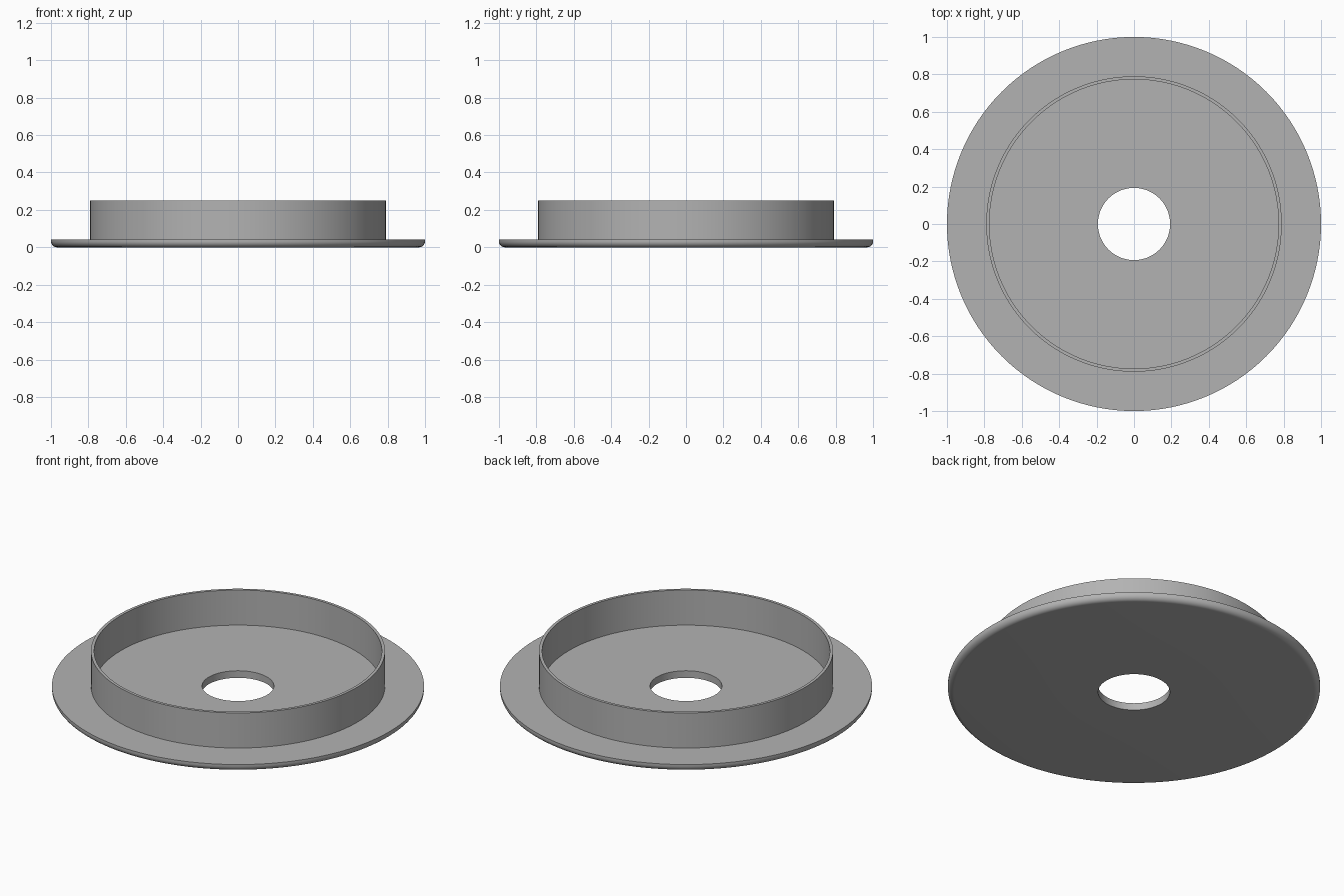
import bpy, bmesh, math

cube = bpy.data.objects.get("Cube")
if cube:
    bpy.data.objects.remove(cube, do_unlink=True)

SEGMENTS = 128
OUTER_R, HOLE_R = 1.0, 0.193
WALL_OUT, WALL_IN = 0.79, 0.773
PLATE_TOP, WALL_TOP = 0.042, 0.25
FILLET = 0.032


def make_material(name, colour):
    mat = bpy.data.materials.new(name)
    mat.use_nodes = True
    mat.diffuse_color = colour
    mat.node_tree.nodes["Principled BSDF"].inputs["Base Color"].default_value = colour
    return mat


def lathe(name, profile, mat):
    """Revolve a closed (radius, height) profile around z."""
    bm = bmesh.new()
    verts = [bm.verts.new((r, 0, z)) for r, z in profile]
    edges = [bm.edges.new((a, b)) for a, b in zip(verts, verts[1:] + verts[:1])]
    bmesh.ops.spin(bm, geom=verts + edges, cent=(0, 0, 0), axis=(0, 0, 1),
                   angle=math.tau, steps=SEGMENTS, use_merge=True)
    bmesh.ops.remove_doubles(bm, verts=bm.verts, dist=1e-5)
    bmesh.ops.recalc_face_normals(bm, faces=bm.faces)
    mesh = bpy.data.meshes.new(name)
    bm.to_mesh(mesh)
    bm.free()
    mesh.materials.append(mat)
    obj = bpy.data.objects.new(name, mesh)
    bpy.context.collection.objects.link(obj)
    bpy.context.view_layer.objects.active = obj
    obj.select_set(True)
    bpy.ops.object.shade_smooth_by_angle(angle=math.radians(30))
    obj.select_set(False)
    return obj


grey = make_material("plain grey", (0.45, 0.45, 0.45, 1))

# Rounded lower rim of the flange
steps = 8
rim = [(OUTER_R - FILLET + FILLET * math.sin(a), FILLET - FILLET * math.cos(a))
       for a in (math.pi / 2 * i / steps for i in range(steps + 1))]

# Flange plate with centre hole and upright ring wall
lathe("flanged_ring_cap",
      [(HOLE_R, 0)] + rim + [(OUTER_R, PLATE_TOP),
       (WALL_OUT, PLATE_TOP), (WALL_OUT, WALL_TOP),
       (WALL_IN, WALL_TOP), (WALL_IN, PLATE_TOP), (HOLE_R, PLATE_TOP)],
      grey)
